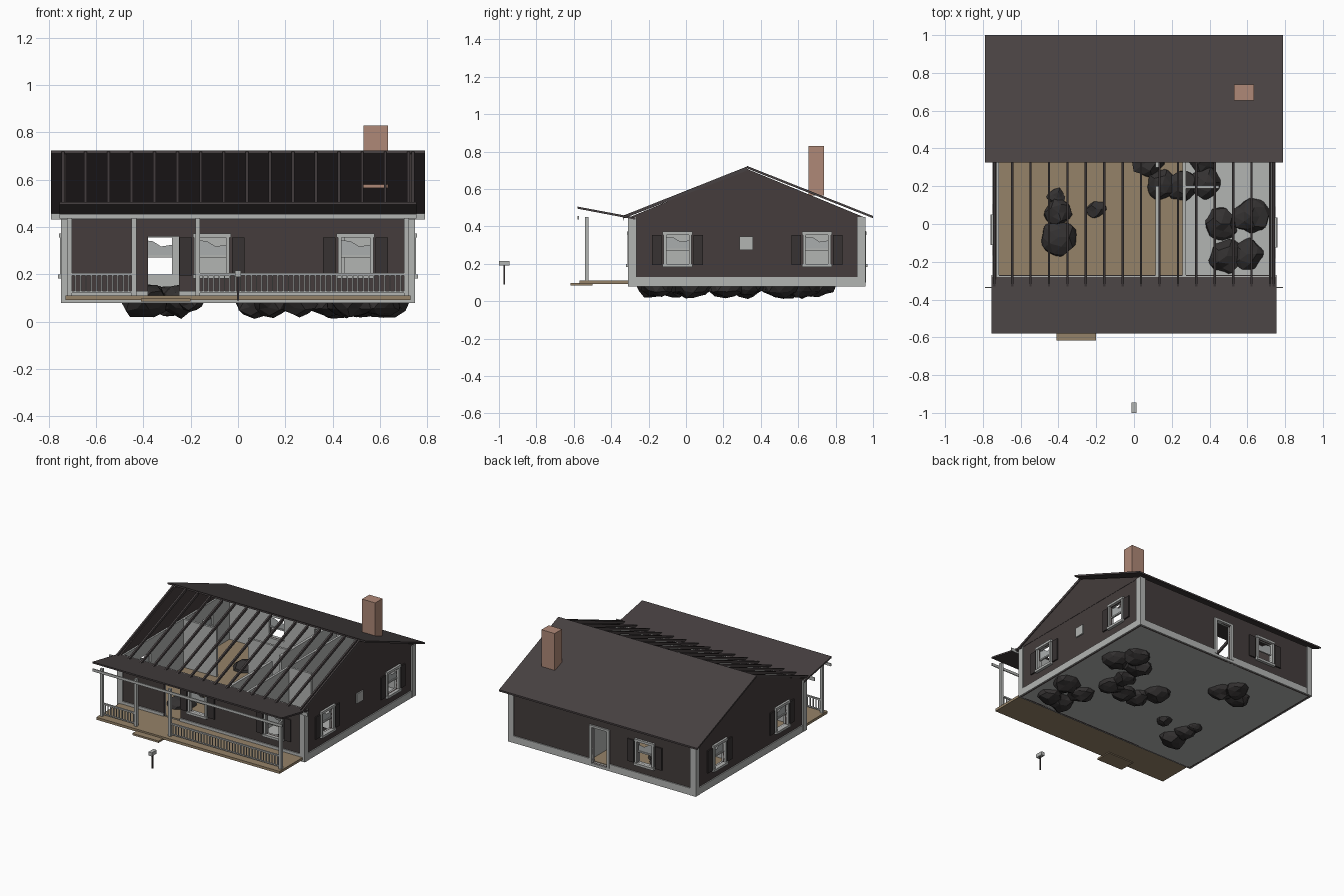
import bpy, bmesh, random
from mathutils import Vector

random.seed(4)
if "Cube" in bpy.data.objects:
    bpy.data.objects.remove(bpy.data.objects["Cube"])


def material(name, r, g, b):
    m = bpy.data.materials.new(name)
    m.use_nodes = True
    m.diffuse_color = (r, g, b, 1)
    m.node_tree.nodes["Principled BSDF"].inputs["Base Color"].default_value = (r, g, b, 1)
    return m


SIDING = material("dark brown siding", 0.058, 0.046, 0.045)
ROOF = material("dark roof", 0.064, 0.053, 0.054)
SHUTTER = material("shutter brown", 0.038, 0.032, 0.032)
WHITE = material("weathered white", 0.45, 0.46, 0.45)
GLASS = material("pale glass", 0.40, 0.42, 0.42)
WOOD = material("tan wood", 0.30, 0.225, 0.14)
BRICK = material("chimney brick", 0.43, 0.25, 0.185)
ROCK = material("dark rock", 0.034, 0.031, 0.031)


def finish(name, bm, mat):
    bmesh.ops.recalc_face_normals(bm, faces=bm.faces)
    me = bpy.data.meshes.new(name)
    bm.to_mesh(me)
    bm.free()
    me.materials.append(mat)
    ob = bpy.data.objects.new(name, me)
    bpy.context.collection.objects.link(ob)
    return ob


def boxes(name, items, mat):
    """One object out of boxes given as x0, x1, y0, y1, z0, z1."""
    bm = bmesh.new()
    for x0, x1, y0, y1, z0, z1 in items:
        vs = bmesh.ops.create_cube(bm, size=1)["verts"]
        for v in vs:
            v.co = Vector(((x0 + x1) / 2 + v.co.x * (x1 - x0),
                           (y0 + y1) / 2 + v.co.y * (y1 - y0),
                           (z0 + z1) / 2 + v.co.z * (z1 - z0)))
    return finish(name, bm, mat)


def prisms(name, profile, spans, mat):
    """Extrude a (y, z) profile over each x span."""
    bm = bmesh.new()
    for x0, x1 in spans:
        a = [bm.verts.new((x0, y, z)) for y, z in profile]
        b = [bm.verts.new((x1, y, z)) for y, z in profile]
        bm.faces.new(a)
        bm.faces.new(b[::-1])
        for i in range(len(a)):
            j = (i + 1) % len(a)
            bm.faces.new((a[i], b[i], b[j], a[j]))
    return finish(name, bm, mat)


# Each side: axis it faces, plane position, outward sign, extent along the wall
SIDES = {"front": ("y", -0.30, -1, -0.74, 0.74), "back": ("y", 0.95, 1, -0.74, 0.74),
         "left": ("x", 0.74, 1, -0.30, 0.95), "right": ("x", -0.74, -1, -0.30, 0.95)}
WINDOWS = {"front": [-0.11, 0.497], "back": [-0.34], "left": [-0.045, 0.70], "right": [-0.03, 0.68]}
DOORS = {"front": [(-0.38, -0.25)], "back": [(-0.04, 0.08)], "left": [], "right": []}
Z0, EAVE, WIN = 0.08, 0.45, 0.275


def on_wall(side, u0, u1, d0, d1, z0, z1):
    axis, base, sign, _, _ = SIDES[side]
    lo, hi = sorted((base + sign * d0, base + sign * d1))
    return (u0, u1, lo, hi, z0, z1) if axis == "y" else (lo, hi, u0, u1, z0, z1)


def strips(side, d0, d1, z0, z1, holes):
    """Wall boxes that leave the holes (u0, u1, low, high) open."""
    _, _, _, u, end = SIDES[side]
    out = []
    for a, b, low, high in sorted(holes):
        out.append(on_wall(side, u, a, d0, d1, z0, z1))
        if low > z0:
            out.append(on_wall(side, a, b, d0, d1, z0, min(low, z1)))
        if high < z1:
            out.append(on_wall(side, a, b, d0, d1, max(high, z0), z1))
        u = b
    out.append(on_wall(side, u, end, d0, d1, z0, z1))
    return out


# Walls, skirt, corner boards, windows and shutters
for side, (axis, base, sign, start, end) in SIDES.items():
    doors = [(a, b, 0.1, 0.36) for a, b in DOORS[side]]
    holes = doors + [(u - 0.06, u + 0.06, 0.2, 0.355) for u in WINDOWS[side]]
    boxes(side + "_wall", strips(side, -0.012, 0, Z0, EAVE, holes), SIDING)
    boxes(side + "_wall_lining", strips(side, -0.024, -0.012, 0.1, EAVE, holes), WHITE)
    boxes(side + "_skirt", strips(side, 0, 0.008, Z0, 0.13, doors), WHITE)
    boxes(side + "_corner_boards", [on_wall(side, start - 0.008, start + 0.035, 0, 0.009, Z0, EAVE),
                                    on_wall(side, end - 0.035, end + 0.008, 0, 0.009, Z0, EAVE)], WHITE)
    frame, glass, shutter = [], bmesh.new(), []
    for u in WINDOWS[side]:
        for s in (-1, 1):
            a, b = sorted((u + s * 0.06, u + s * 0.075))
            frame.append(on_wall(side, a, b, -0.024, 0.012, 0.19, 0.365))
            a, b = sorted((u + s * 0.085, u + s * 0.137))
            shutter.append(on_wall(side, a, b, 0, 0.009, 0.195, 0.355))
        frame += [on_wall(side, u - 0.08, u + 0.08, -0.024, 0.016, 0.355, 0.372),
                  on_wall(side, u - 0.08, u + 0.08, -0.024, 0.02, 0.183, 0.2),
                  on_wall(side, u - 0.06, u + 0.06, -0.016, -0.004, 0.272, 0.282)]
        # Broken pane in the upper sash
        shard = [(-0.06, 0.28), (0.06, 0.28), (0.06, 0.325), (0.015, 0.318), (-0.02, 0.34), (-0.06, 0.345)]
        d = base - sign * 0.01
        glass.faces.new([glass.verts.new((u + p, d, z) if axis == "y" else (d, u + p, z)) for p, z in shard])
    boxes(side + "_window_frames", frame, WHITE)
    boxes(side + "_shutters", shutter, SHUTTER)
    finish(side + "_broken_panes", glass, GLASS)

boxes("back_door_frame", [on_wall("back", -0.06, -0.04, -0.024, 0.012, 0.1, 0.375),
                          on_wall("back", 0.08, 0.1, -0.024, 0.012, 0.1, 0.375),
                          on_wall("back", -0.04, 0.08, -0.024, 0.012, 0.36, 0.375)], WHITE)
boxes("gable_vent", [on_wall("left", 0.287, 0.358, 0, 0.009, 0.275, 0.345)], WHITE)

# Foundation, floors and inner walls
boxes("foundation", [(-0.735, 0.735, -0.295, 0.945, Z0, 0.1)], WHITE)
boxes("wood_floor", [(-0.716, 0.265, -0.276, 0.926, 0.1, 0.104)], WOOD)
boxes("inner_walls", [(0.115, 0.135, -0.276, 0.2, 0.1, EAVE), (0.115, 0.135, 0.3, 0.926, 0.1, EAVE),
                      (0.258, 0.275, -0.276, 0.926, 0.1, EAVE), (0.275, 0.45, 0.187, 0.203, 0.1, EAVE),
                      (-0.716, -0.45, 0.4, 0.416, 0.1, EAVE), (-0.2, 0.115, 0.4, 0.416, 0.1, EAVE)], WHITE)

# Gables, back roof slope and bare front rafters
prisms("gables", [(-0.30, EAVE), (0.95, EAVE), (0.325, 0.708)], [(-0.742, -0.728), (0.728, 0.742)], SIDING)
prisms("back_roof", [(0.325, 0.724), (1.0, 0.456), (1.0, 0.444), (0.325, 0.711)], [(-0.79, 0.79)], ROOF)
prisms("rafters", [(0.325, 0.72), (-0.335, 0.458), (-0.335, 0.442), (0.325, 0.698)],
       [(x - 0.006, x + 0.006) for x in [-0.74, 0.74] + [-0.645 + 0.0975 * i for i in range(15)]], ROOF)
boxes("front_fascia", [(-0.79, 0.79, -0.338, -0.333, 0.432, 0.457)], WHITE)
boxes("chimney", [(0.53, 0.635, 0.655, 0.738, 0.565, 0.83)], BRICK)

# Porch
boxes("porch_deck", [(-0.73, 0.73, -0.57, -0.30, 0.092, 0.11)], WOOD)
boxes("porch_step", [(-0.41, -0.2, -0.618, -0.5, 0.085, 0.098)], WOOD)
prisms("porch_roof", [(-0.58, 0.506), (-0.27, 0.448), (-0.27, 0.436), (-0.58, 0.495)], [(-0.755, 0.755)], ROOF)
boxes("porch_fascia", [(-0.755, 0.755, -0.579, -0.572, 0.437, 0.456)], WHITE)
boxes("porch_posts", [(x - 0.01, x + 0.01, -0.54, -0.52, 0.11, EAVE)
                      for x in (-0.712, -0.44, -0.17, 0.712)], WHITE)
rails = []
for x0, x1 in ((-0.71, -0.44), (-0.17, 0.71)):
    rails += [(x0, x1, -0.536, -0.524, 0.195, 0.205), (x0, x1, -0.534, -0.526, 0.122, 0.13)]
    count = round((x1 - x0) / 0.0225)
    for i in range(1, count):
        x = x0 + (x1 - x0) * i / count
        rails.append((x - 0.003, x + 0.003, -0.533, -0.527, 0.13, 0.195))
boxes("porch_railing", rails, WHITE)

# Mailbox
boxes("mailbox", [(-0.013, 0.013, -1.0, -0.945, 0.19, 0.216)], WHITE)
boxes("mailbox_post", [(-0.004, 0.004, -0.977, -0.969, 0.09, 0.19)], SIDING)

# Rock heaps breaking up through the floor: x, y, radius
HEAPS = [[(-0.4, -0.07, 0.1), (-0.4, 0.06, 0.08), (-0.41, 0.14, 0.055), (-0.2, 0.08, 0.055)],
         [(0.07, 0.33, 0.09), (0.15, 0.21, 0.09), (0.26, 0.2, 0.09), (0.38, 0.22, 0.09), (0.37, 0.34, 0.08)],
         [(0.46, 0.0, 0.09), (0.49, -0.17, 0.095), (0.6, -0.16, 0.09), (0.62, 0.04, 0.1)],
         [(0.4, 0.52, 0.1), (0.5, 0.62, 0.1), (0.57, 0.5, 0.1)],
         [(-0.38, 0.62, 0.09), (-0.3, 0.71, 0.09), (-0.24, 0.62, 0.09)]]
for n, heap in enumerate(HEAPS):
    bm = bmesh.new()
    for x, y, r in heap:
        vs = bmesh.ops.create_icosphere(bm, subdivisions=2, radius=1)["verts"]
        for v in vs:
            v.co *= random.uniform(0.82, 1.12)
            v.co = Vector((x + v.co.x * r, y + v.co.y * r, 0.087 + v.co.z * r * 0.75))
            v.co.z = max(v.co.z, 0.0)
    finish("rock_heap_%d" % (n + 1), bm, ROCK)
